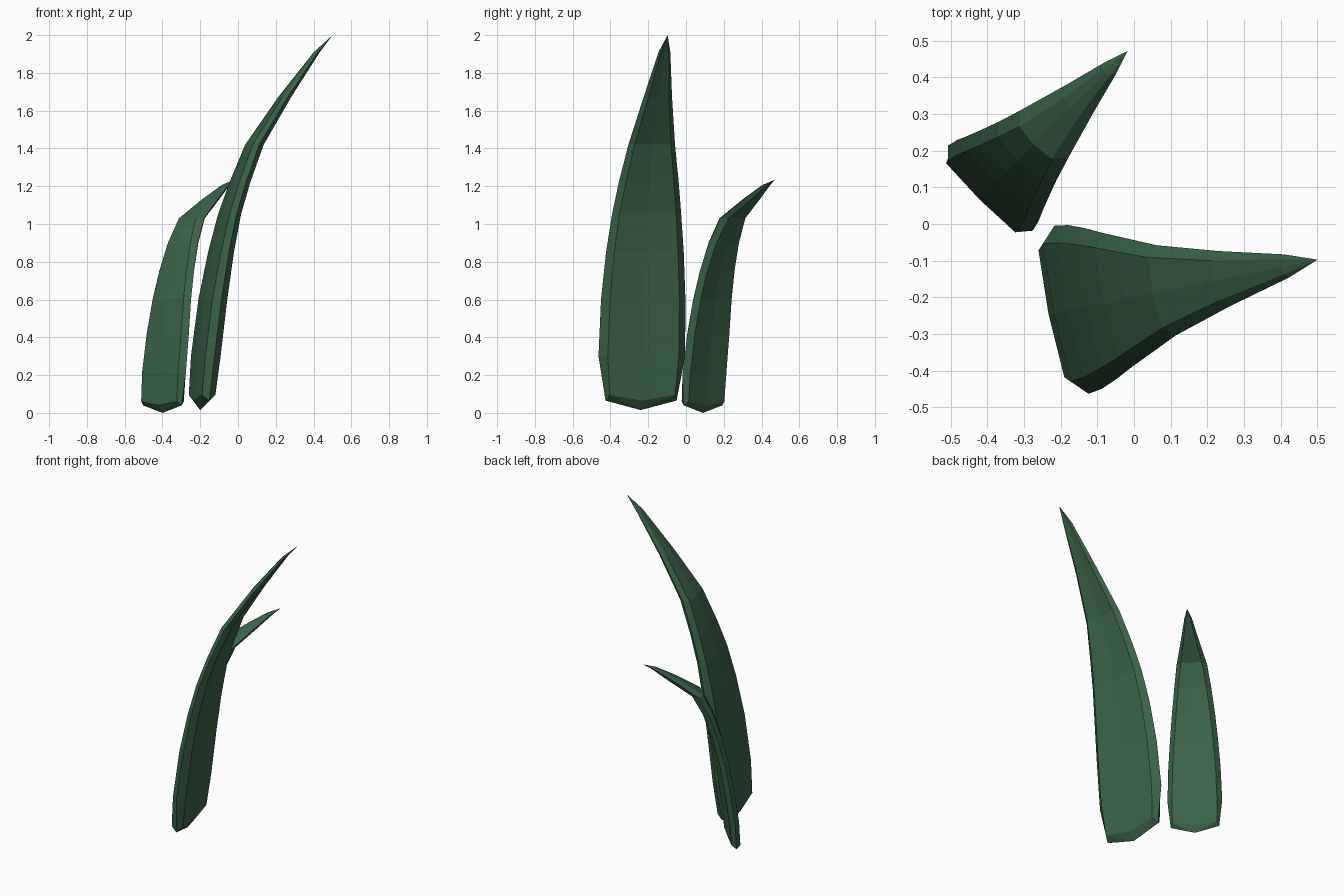
import bpy, bmesh, math

green = bpy.data.materials.new("leaf_green")
green.diffuse_color = (0.042, 0.125, 0.064, 1)


def blade(name, base, yaw, rows, tip, rise):
    """Curved leaf: each row is (height, lean, half width, half thickness, face share)."""
    n = (math.cos(yaw), math.sin(yaw))      # lean direction
    u = (-n[1], n[0])                       # width direction
    bm = bmesh.new()

    def vert(lean, side, z):
        return bm.verts.new((base[0] + n[0] * lean + u[0] * side,
                             base[1] + n[1] * lean + u[1] * side, z))

    rings = []
    for i, (z, d, w, t, share) in enumerate(rows):
        f = w * share
        up = rise if i == 0 else 0          # lower rim is higher at its corners
        bulge = t * 0.22                    # slight curl of the leaf
        section = [(-t, -f, up), (0, -w, 0), (t, -f, up), (t - bulge, 0, 0),
                   (t, f, up), (0, w, 0), (-t, f, up), (-t - bulge, 0, 0)]
        rings.append([vert(d + a, s, z + h) for a, s, h in section])

    for lo, hi in zip(rings, rings[1:]):
        for k in range(8):
            j = (k + 1) % 8
            bm.faces.new((lo[k], lo[j], hi[j], hi[k]))
    # pointed foot and tip
    foot = vert(0, 0, base[2])
    top = vert(tip[1], 0, tip[0])
    for k in range(8):
        j = (k + 1) % 8
        bm.faces.new((foot, rings[0][j], rings[0][k]))
        bm.faces.new((top, rings[-1][k], rings[-1][j]))
    bmesh.ops.recalc_face_normals(bm, faces=bm.faces)
    me = bpy.data.meshes.new(name)
    bm.to_mesh(me)
    bm.free()
    me.materials.append(green)
    ob = bpy.data.objects.new(name, me)
    bpy.context.collection.objects.link(ob)


# tall blade leaning right
blade("tall_leaf", (-0.20, -0.24, 0.015), math.radians(11.5), [
    (0.065, 0.01, 0.192, 0.036, 0.92),
    (0.30, 0.03, 0.234, 0.041, 0.82),
    (0.60, 0.068, 0.228, 0.040, 0.82),
    (0.85, 0.112, 0.210, 0.035, 0.82),
    (1.05, 0.158, 0.187, 0.031, 0.82),
    (1.22, 0.214, 0.162, 0.030, 0.80),
    (1.42, 0.293, 0.126, 0.030, 0.78),
    (1.67, 0.455, 0.077, 0.024, 0.72),
    (1.91, 0.630, 0.032, 0.012, 0.65)], (2.0, 0.715), 0.03)

# short blade leaning diagonally back
blade("short_leaf", (-0.40, 0.09, 0.0), math.radians(45), [
    (0.04, 0.0, 0.145, 0.026, 0.92),
    (0.21, 0.011, 0.164, 0.029, 0.82),
    (0.42, 0.040, 0.157, 0.029, 0.82),
    (0.60, 0.070, 0.144, 0.028, 0.80),
    (0.75, 0.106, 0.130, 0.028, 0.78),
    (0.90, 0.155, 0.112, 0.030, 0.75),
    (1.03, 0.220, 0.092, 0.034, 0.68),
    (1.13, 0.360, 0.052, 0.032, 0.62),
    (1.207, 0.475, 0.022, 0.016, 0.60)], (1.235, 0.54), 0.02)
